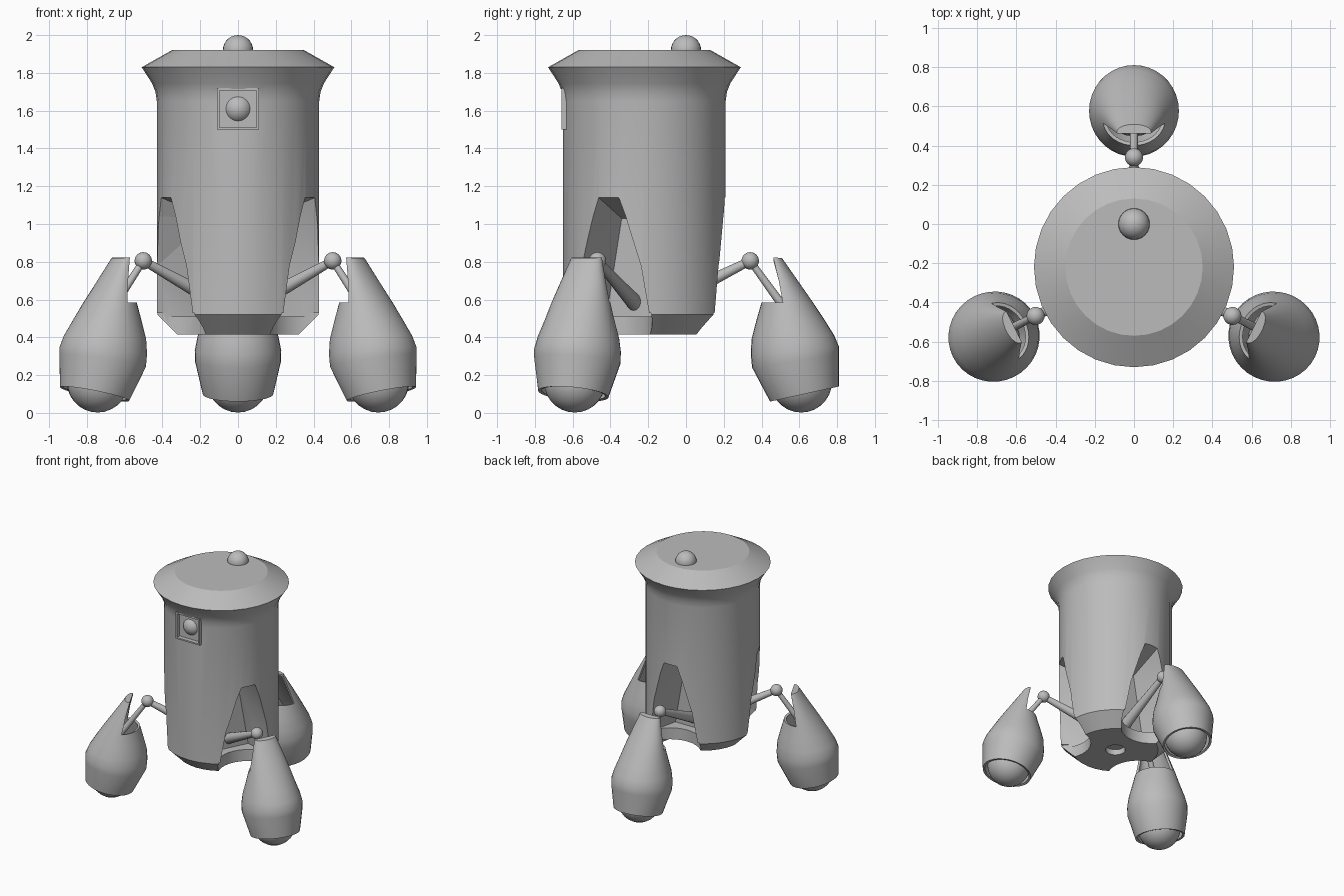
import bpy, bmesh, math
from mathutils import Matrix, Vector

if "Cube" in bpy.data.objects:
    bpy.data.objects.remove(bpy.data.objects["Cube"])

CY = -0.22                      # body axis in y
LEGS = {"back": 0, "left": 116.4, "right": -116.4}

grey = bpy.data.materials.new("grey")
grey.diffuse_color = (0.5, 0.5, 0.5, 1)
grey.use_nodes = True
grey.node_tree.nodes["Principled BSDF"].inputs["Base Color"].default_value = grey.diffuse_color


def leg_matrix(deg):
    """Swing something built at the back around the body axis."""
    return (Matrix.Translation((0, CY, 0)) @ Matrix.Rotation(math.radians(deg), 4, 'Z')
            @ Matrix.Translation((0, -CY, 0)))


def make(name, bm, matrix=None):
    if matrix:
        bm.transform(matrix)
    mesh = bpy.data.meshes.new(name)
    bm.to_mesh(mesh)
    bm.free()
    mesh.materials.append(grey)
    ob = bpy.data.objects.new(name, mesh)
    bpy.context.collection.objects.link(ob)
    return ob


def select(ob):
    bpy.ops.object.select_all(action='DESELECT')
    ob.select_set(True)
    bpy.context.view_layer.objects.active = ob


def smooth(ob, deg=30):
    select(ob)
    bpy.ops.object.shade_smooth_by_angle(angle=math.radians(deg))


def apply(ob, kind, **props):
    mod = ob.modifiers.new(kind, kind)
    for key, value in props.items():
        setattr(mod, key, value)
    select(ob)
    bpy.ops.object.modifier_apply(modifier=mod.name)


def cut(ob, cutter):
    cutter.hide_render = True
    apply(ob, 'BOOLEAN', operation='DIFFERENCE', solver='EXACT', object=cutter)
    bpy.data.objects.remove(cutter)


def ball(name, pos, r, matrix=None):
    bm = bmesh.new()
    bmesh.ops.create_uvsphere(bm, u_segments=24, v_segments=14, radius=r,
                              matrix=Matrix.Translation(pos))
    smooth(make(name, bm, matrix), 60)


def rod(name, a, b, r1, r2, matrix=None, segments=16):
    a, b = Vector(a), Vector(b)
    turn = (b - a).to_track_quat('Z', 'Y').to_matrix().to_4x4()
    bm = bmesh.new()
    bmesh.ops.create_cone(bm, cap_ends=True, segments=segments, radius1=r1, radius2=r2,
                          depth=(b - a).length,
                          matrix=Matrix.Translation((a + b) / 2) @ turn)
    ob = make(name, bm, matrix)
    smooth(ob)
    return ob


def box(name, lo, hi):
    bm = bmesh.new()
    bmesh.ops.create_cube(bm, size=1)
    for v in bm.verts:
        v.co = [lo[i] if v.co[i] < 0 else hi[i] for i in range(3)]
    return make(name, bm)


def hull(name, points, matrix):
    bm = bmesh.new()
    for p in points:
        bm.verts.new(p)
    bmesh.ops.convex_hull(bm, input=bm.verts)
    return make(name, bm, matrix)


# Body: turned profile with a flared rim
N = 32
profile = [(0.325, 0.415), (0.43, 0.52), (0.43, 1.65), (0.437, 1.70),
           (0.455, 1.745), (0.51, 1.83), (0.35, 1.92)]
bm = bmesh.new()
rings = [[bm.verts.new((r * math.cos(k * math.tau / N), CY + r * math.sin(k * math.tau / N), z))
          for k in range(N)] for r, z in profile]
for low, high in zip(rings, rings[1:]):
    for k in range(N):
        j = (k + 1) % N
        bm.faces.new((low[k], low[j], high[j], high[k]))
bm.faces.new(rings[0][::-1])
bm.faces.new(rings[-1])
body = make("body", bm)

# Leg bays: tapered notch plus a round bite through the floor
for deg in LEGS.values():
    m = leg_matrix(deg)
    points = []
    for s in (-1, 1):
        points += [(s * 0.07, -0.09, 1.03), (s * 0.16, -0.09, 0.51),
                   (s * 0.05, 0.45, 1.23), (s * 0.12, 0.45, 1.05), (s * 0.285, 0.45, 0.51)]
    cut(body, hull("bay_cutter", points, m))
    cut(body, rod("bite_cutter", (0, 0.21, 0.3), (0, 0.21, 0.53), 0.232, 0.232, m, 32))
cut(body, rod("hole_cutter", (0, CY, 0.3), (0, CY, 0.46), 0.075, 0.075, None, 24))

# Eye housing on the front with a recessed ball
cut(body, box("eye_cutter", (-0.105, -0.8, 1.505), (0.105, -0.56, 1.715)))
frame = box("eye_frame", (-0.11, -0.66, 1.50), (0.11, -0.54, 1.72))
cut(frame, box("frame_cutter", (-0.098, -0.8, 1.512), (0.098, -0.625, 1.708)))
ball("eye", (0, -0.583, 1.61), 0.077)
smooth(body, 25)

# Knob on the lid
ball("top_knob", (0, 0, 1.92), 0.08)

# Pod sections: inner y, inner z, outer y, outer z, half width
sections = [(0.445, 0.06, 0.81, 0.14, 0.187), (0.35, 0.24, 0.81, 0.31, 0.228),
            (0.343, 0.31, 0.81, 0.35, 0.229), (0.347, 0.39, 0.785, 0.41, 0.215),
            (0.37, 0.48, 0.735, 0.49, 0.188), (0.40, 0.585, 0.672, 0.585, 0.16),
            (0.42, 0.70, 0.592, 0.70, 0.125), (0.43, 0.825, 0.508, 0.82, 0.088)]
CUP = 5                         # above this section only the outer shell remains
M = 36


def pod(name, matrix):
    bm = bmesh.new()
    rows = []
    for yi, zi, yo, zo, w in sections:
        mid = Vector((0, (yi + yo) / 2, (zi + zo) / 2))
        half = Vector((0, (yo - yi) / 2, (zo - zi) / 2))
        rows.append([bm.verts.new(mid + half * math.cos(k * math.tau / M)
                                  + Vector((w * math.sin(k * math.tau / M), 0, 0)))
                     for k in range(M)])
    for i in range(len(rows) - 1):
        for k in range(M):
            if i >= CUP and 10 <= k < M - 10:
                continue
            j = (k + 1) % M
            bm.faces.new((rows[i][j], rows[i][k], rows[i + 1][k], rows[i + 1][j]))
    bm.faces.new([rows[-1][k % M] for k in range(10, -11, -1)])
    bmesh.ops.delete(bm, geom=[v for v in bm.verts if not v.link_faces], context='VERTS')
    ob = make(name, bm, matrix)
    apply(ob, 'SOLIDIFY', thickness=0.018, offset=-1)
    smooth(ob, 25)


# Legs: strut, knee, link, pod and rolling foot
for side, deg in LEGS.items():
    m = leg_matrix(deg)
    knee = (0, 0.34, 0.805)
    rod(side + "_strut", (0, -0.11, 0.58), knee, 0.043, 0.022, m)
    ball(side + "_knee", knee, 0.046, m)
    rod(side + "_link", knee, (0, 0.56, 0.50), 0.018, 0.024, m)
    pod(side + "_pod", m)
    ball(side + "_foot", (0, 0.61, 0.165), 0.163, m)
